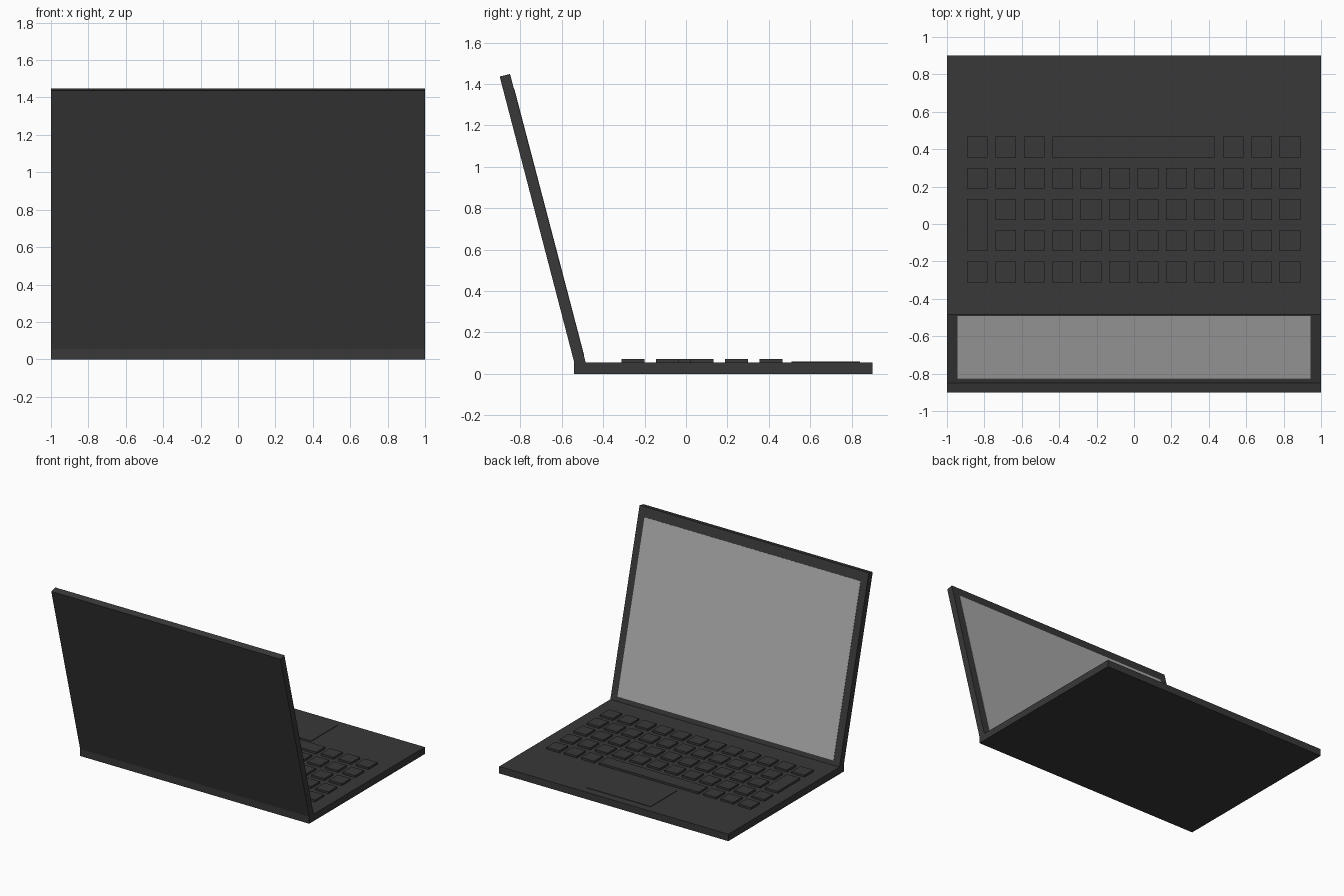
import bpy
from mathutils import Vector

if "Cube" in bpy.data.objects:
    bpy.data.objects.remove(bpy.data.objects["Cube"])


def material(name, v):
    m = bpy.data.materials.new(name)
    m.diffuse_color = (v, v, v, 1)
    m.use_nodes = True
    m.node_tree.nodes["Principled BSDF"].inputs["Base Color"].default_value = m.diffuse_color
    return m


DARK = material("dark_plastic", 0.04)
GREY = material("display_grey", 0.4)


def prism(name, profile, x0, x1, mat):
    """Extrude a (y, z) profile, listed anticlockwise seen from +x, from x0 to x1."""
    n = len(profile)
    verts = [(x, y, z) for x in (x0, x1) for y, z in profile]
    faces = [tuple(reversed(range(n))), tuple(range(n, 2 * n))]
    faces += [(i, (i + 1) % n, (i + 1) % n + n, i + n) for i in range(n)]
    me = bpy.data.meshes.new(name)
    me.from_pydata(verts, [], faces)
    me.materials.append(mat)
    ob = bpy.data.objects.new(name, me)
    bpy.context.collection.objects.link(ob)
    return ob


def box(name, x0, x1, y0, y1, z0, z1, mat=DARK):
    return prism(name, [(y0, z0), (y1, z0), (y1, z1), (y0, z1)], x0, x1, mat)


DECK = 0.055

# Keyboard base and trackpad
box("base", -1, 1, -0.54, 0.90, 0, DECK)
box("trackpad", -0.28, 0.28, 0.51, 0.84, DECK - 0.01, DECK + 0.004)

# Tilted lid
hinge, top = Vector((-0.485, DECK)), Vector((-0.850, 1.448))
prism("lid", [(-0.54, DECK), hinge, top, (-0.90, 1.436)], -1, 1, DARK)

# Display panel lying on the inner face of the lid
along = (top - hinge).normalized()
out = Vector((along.y, -along.x))
low, high = hinge + along * 0.035, hinge + along * 1.365
prism("display", [low - out * 0.01, low + out * 0.002,
                  high + out * 0.002, high - out * 0.01], -0.943, 0.943, GREY)

# Keys: 12 columns by 5 rows, with one tall key and a space bar
KEY, PX, PY = 0.111, 0.152, 0.167
X0, Y0 = -0.893, -0.312


def key(name, col, row, cols=1, rows=1):
    x, y = X0 + col * PX, Y0 + row * PY
    box(name, x, x + KEY + (cols - 1) * PX, y, y + KEY + (rows - 1) * PY,
        DECK - 0.005, 0.071)


for row in range(5):
    for col in range(12):
        if (col == 0 and row in (1, 2)) or (row == 4 and 3 <= col <= 8):
            continue
        key(f"key_{row}_{col}", col, row)
key("tall_key", 0, 1, rows=2)
key("space_bar", 3, 4, cols=6)
